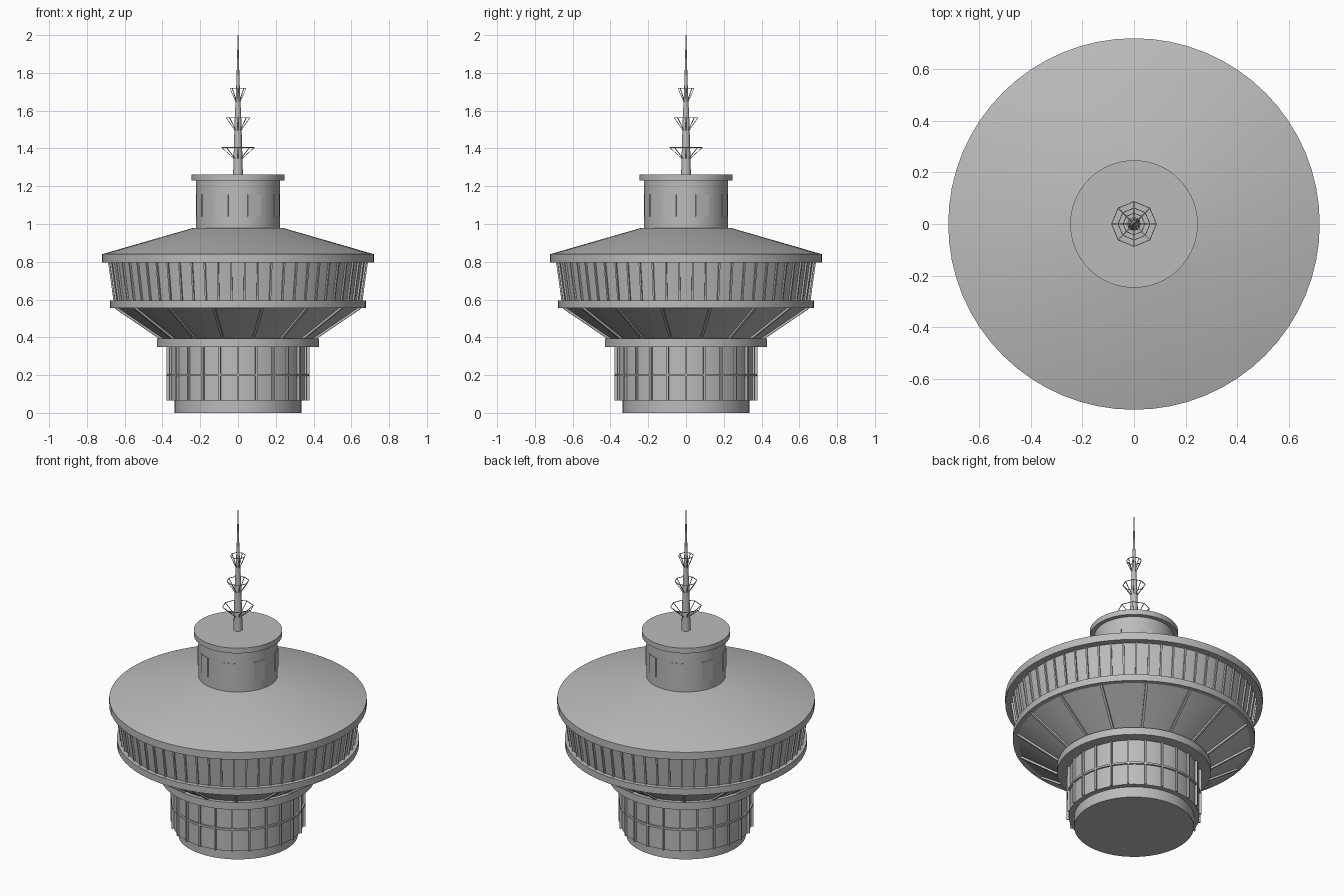
import bpy, bmesh, math
from mathutils import Matrix, Vector

cube = bpy.data.objects.get("Cube")
if cube:
    bpy.data.objects.remove(cube, do_unlink=True)

concrete = bpy.data.materials.new("light_grey")
concrete.use_nodes = True
GREY = (0.5, 0.5, 0.5, 1)
concrete.diffuse_color = GREY
concrete.node_tree.nodes["Principled BSDF"].inputs["Base Color"].default_value = GREY


def finish(name, bm, smooth=False):
    bmesh.ops.recalc_face_normals(bm, faces=bm.faces)
    mesh = bpy.data.meshes.new(name)
    bm.to_mesh(mesh)
    bm.free()
    mesh.materials.append(concrete)
    obj = bpy.data.objects.new(name, mesh)
    bpy.context.collection.objects.link(obj)
    if smooth:
        bpy.ops.object.select_all(action="DESELECT")
        obj.select_set(True)
        bpy.context.view_layer.objects.active = obj
        bpy.ops.object.shade_smooth_by_angle(angle=math.radians(30))
    return obj


def lathe(name, profile, segments=64):
    """Closed solid of revolution from (radius, height) points, bottom to top."""
    bm = bmesh.new()
    loops = []
    for r, z in profile:
        loops.append([bm.verts.new((r * math.cos(a), r * math.sin(a), z))
                      for a in (math.tau * i / segments for i in range(segments))])
    for low, high in zip(loops, loops[1:]):
        for i in range(segments):
            j = (i + 1) % segments
            bm.faces.new((low[i], low[j], high[j], high[i]))
    bm.faces.new(loops[0][::-1])
    bm.faces.new(loops[-1])
    return finish(name, bm, True)


def add_bar(bm, start, end, width, depth, angle):
    """Box from start to end, both (radius, height), turned to an angle."""
    a, b = Vector((start[0], 0, start[1])), Vector((end[0], 0, end[1]))
    along = (b - a).normalized()
    side = Vector((0, 1, 0))
    out = side.cross(along)
    frame = Matrix((out, side, along)).transposed().to_4x4()
    size = Matrix.Diagonal((depth, width, (b - a).length, 1))
    spin = Matrix.Rotation(angle, 4, "Z")
    bmesh.ops.create_cube(bm, size=1,
                          matrix=spin @ Matrix.Translation((a + b) / 2) @ frame @ size)


def radial_bars(name, count, start, end, width, depth, offset=0.0):
    bm = bmesh.new()
    for i in range(count):
        add_bar(bm, start, end, width, depth, math.tau * (i + offset) / count)
    return finish(name, bm)


# Lower drum
lathe("base_plinth", [(0.335, 0), (0.335, 0.08)])
lathe("lower_drum", [(0.365, 0.065), (0.365, 0.36)])
radial_bars("lower_drum_mullions", 24, (0.368, 0.065), (0.368, 0.36), 0.009, 0.02)
lathe("lower_drum_rail", [(0.375, 0.194), (0.375, 0.206)])
lathe("lower_collar", [(0.43, 0.35), (0.43, 0.395)])

# Flared underside
lathe("flared_underside", [(0.40, 0.39), (0.655, 0.56)])
radial_bars("underside_ribs", 16, (0.402, 0.39), (0.657, 0.56), 0.014, 0.02, 0.5)
lathe("middle_collar", [(0.677, 0.555), (0.677, 0.595)])

# Observation deck
lathe("window_band", [(0.65, 0.59), (0.68, 0.80)])
radial_bars("window_mullions", 60, (0.651, 0.59), (0.681, 0.80), 0.009, 0.016, 0.5)
lathe("main_roof", [(0.72, 0.795), (0.72, 0.84), (0.235, 0.98)])

# Upper tower
lathe("upper_tower", [(0.222, 0.97), (0.222, 1.24)])
radial_bars("tower_panels", 8, (0.2195, 1.04), (0.2195, 1.155), 0.07, 0.008, 0.5)
lathe("tower_cap", [(0.247, 1.23), (0.247, 1.262)])

# Mast with wire dishes
lathe("mast", [(0.026, 1.26), (0.018, 1.54), (0.008, 1.76), (0.002, 2.0)], 12)


def wire_dish(name, low, high, sides=8):
    bm = bmesh.new()
    rim = [Vector((high[0] * math.cos(a), high[0] * math.sin(a), high[1]))
           for a in (math.tau * i / sides for i in range(sides))]
    for i, point in enumerate(rim):
        add_bar(bm, low, high, 0.003, 0.003, math.tau * i / sides)
        edge = rim[(i + 1) % sides] - point
        turn = edge.to_track_quat("X", "Z").to_matrix().to_4x4()
        bmesh.ops.create_cube(bm, size=1, matrix=Matrix.Translation(point + edge / 2)
                              @ turn @ Matrix.Diagonal((edge.length, 0.003, 0.003, 1)))
    return finish(name, bm)


wire_dish("lower_dish", (0.02, 1.345), (0.087, 1.405))
wire_dish("middle_dish", (0.017, 1.495), (0.062, 1.562))
wire_dish("upper_dish", (0.011, 1.645), (0.042, 1.718))
